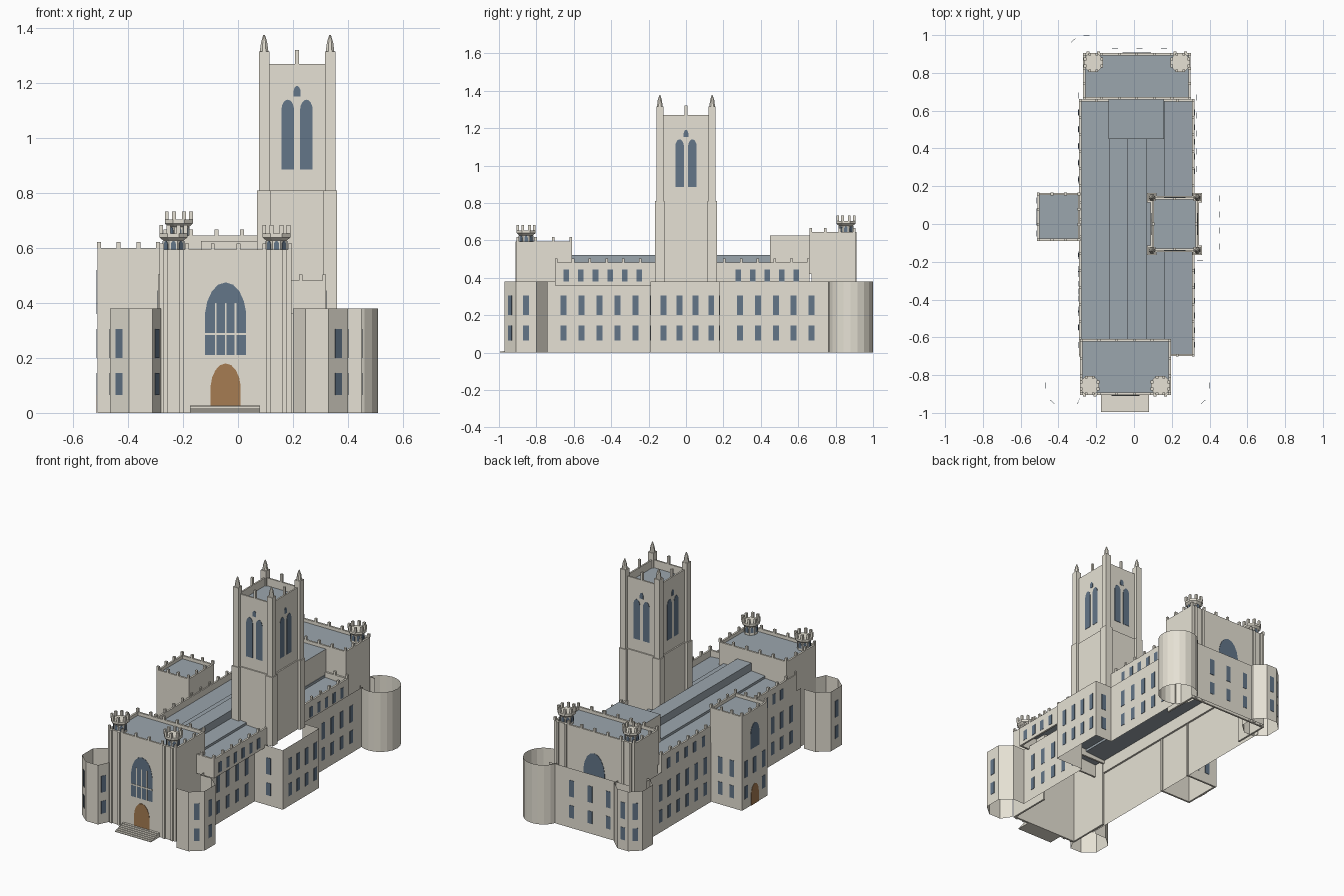
import bpy, bmesh, math
from mathutils import Vector

if "Cube" in bpy.data.objects:
    bpy.data.objects.remove(bpy.data.objects["Cube"])


def material(name, rgb):
    m = bpy.data.materials.new(name)
    m.use_nodes = True
    m.diffuse_color = (*rgb, 1)
    m.node_tree.nodes["Principled BSDF"].inputs["Base Color"].default_value = (*rgb, 1)
    return m


STONE = material("pale stone", (.79, .755, .66))
ROOF = material("slate roof", (.33, .38, .42))
GLASS = material("blue glass", (.125, .18, .25))
WOOD = material("brown wood", (.38, .2, .085))


def finish(bm, name, *mats):
    me = bpy.data.meshes.new(name)
    bm.to_mesh(me)
    bm.free()
    ob = bpy.data.objects.new(name, me)
    for m in mats:
        me.materials.append(m)
    bpy.context.collection.objects.link(ob)
    return ob


def face(bm, pts, mat=0):
    f = bm.faces.new([bm.verts.new(p) for p in pts])
    f.material_index = mat
    return f


def box(bm, x0, x1, y0, y1, z0, z1, top_mat=0):
    v = [[bm.verts.new((x, y, z)) for x, y in ((x0, y0), (x1, y0), (x1, y1), (x0, y1))] for z in (z0, z1)]
    bm.faces.new(v[0][::-1])
    bm.faces.new(v[1]).material_index = top_mat
    for i in range(4):
        j = (i + 1) % 4
        bm.faces.new((v[0][i], v[0][j], v[1][j], v[1][i]))


def block(name, *dims, mats=(STONE,), top_mat=0):
    bm = bmesh.new()
    box(bm, *dims, top_mat)
    return finish(bm, name, *mats)


def lathe(bm, x, y, rings, n=8):
    # stacked polygon rings of (radius, height), capped at both ends
    loops = [[bm.verts.new((x + r * math.cos((i + .5) * math.tau / n),
                            y + r * math.sin((i + .5) * math.tau / n), z)) for i in range(n)]
             for r, z in rings]
    for a, b in zip(loops, loops[1:]):
        for i in range(n):
            j = (i + 1) % n
            bm.faces.new((a[i], a[j], b[j], b[i]))
    bm.faces.new(loops[0][::-1])
    bm.faces.new(loops[-1])


def plates(name, mat, a, b, items, lift=.003):
    # thin plates on the wall from a to b; each item is (distance, width, bottom, top, arched)
    a, b = Vector((*a, 0)), Vector((*b, 0))
    u = (b - a).normalized()
    out = Vector((u.y, -u.x, 0))
    bm = bmesh.new()
    for d, w, z0, z1, arched in items:
        h = w / 2
        outline = [(-h, z0), (h, z0)]
        if arched:
            rise = min(w * .75, z1 - z0)
            side = [(h * (1 - t ** 1.6), z1 - rise + rise * math.sin(t * math.pi / 2)) for t in (0, .25, .5, .75)]
            outline += side + [(0, z1)] + [(-x, z) for x, z in side[::-1]]
        else:
            outline += [(h, z1), (-h, z1)]
        f = face(bm, [a + u * (d + x) + Vector((0, 0, z)) + out * lift for x, z in outline])
        ext = bmesh.ops.extrude_face_region(bm, geom=[f])
        bmesh.ops.translate(bm, vec=-out * (lift - .001),
                            verts=[g for g in ext["geom"] if isinstance(g, bmesh.types.BMVert)])
    bmesh.ops.recalc_face_normals(bm, faces=bm.faces)
    return finish(bm, name, mat)


def sash(ds, w=.032):
    return [(d, w, z0, z1, False) for d in ds for z0, z1 in ((.065, .145), (.2, .305))]


def spread(n, start, end):
    return [start + (end - start) * i / (n - 1) for i in range(n)]


def hall(name, x0, x1, y0, y1, z0, z1, inner="", roof=True, gap=.09, t=.012):
    # parapet walls with small upright merlons; the inner side stops above the adjoining roof
    bm = bmesh.new()
    sides = {"front": (x0, x1, y0, y0 + t), "back": (x0, x1, y1 - t, y1),
             "left": (x0, x0 + t, y0 + t, y1 - t), "right": (x1 - t, x1, y0 + t, y1 - t)}
    for side, d in sides.items():
        box(bm, *d, .42 if side == inner else z0, z1)
    nx, ny = [max(3, round(s / gap) + 1) for s in (x1 - x0, y1 - y0)]
    xs, ys = spread(nx, x0 + t / 2, x1 - t / 2), spread(ny, y0 + t / 2, y1 - t / 2)
    spots = [(x, y) for x in xs for y in (ys[0], ys[-1])] + [(x, y) for x in (xs[0], xs[-1]) for y in ys[1:-1]]
    for x, y in spots:
        box(bm, x - .007, x + .007, y - .007, y + .007, z1, z1 + .022)
    if roof:
        z = z1 - .02
        face(bm, [(x0, y0 + t, z), (x1, y0 + t, z), (x1, y1 - t, z), (x0, y1 - t, z)], 1)
    return finish(bm, name, STONE, ROOF)


# Main range, raised blocks and porch
hall("front_block", -.285, .195, -.905, -.61, 0, .595, "back")
hall("back_block", -.27, .30, .66, .905, 0, .645, "front")
hall("upper_range", -.29, .32, -.7, .66, .36, .482, roof=False)
hall("porch_tower", -.512, -.285, -.09, .165, 0, .6, "right")
block("roof_house", -.135, .16, .45, .66, .43, .625, mats=(STONE, ROOF), top_mat=1)

# Stepped main roof
bm = bmesh.new()
half = [(.305, .44), (.148, .45), (.148, .465), (.05, .472), (.05, .522)]
section = [(.015 - x, z) for x, z in half] + [(.015 + x, z) for x, z in half[::-1]]
for (xa, za), (xb, zb) in zip(section, section[1:]):
    face(bm, [(xa, -.69, za), (xb, -.69, zb), (xb, .65, zb), (xa, .65, za)])
finish(bm, "main_roof", ROOF)


# Lower curtain walls, open at the top
def shell(name, path):
    bm = bmesh.new()
    for (xa, ya), (xb, yb) in zip(path, path[1:]):
        face(bm, [(xa, ya, 0), (xb, yb, 0), (xb, yb, .38), (xa, ya, .38)])
    bmesh.ops.remove_doubles(bm, verts=bm.verts, dist=.0005)
    return finish(bm, name, STONE)


side_bay = [(.25, -.19), (.45, -.19), (.45, .178), (.33, .178)]
shell("side_curtain_wall", [(.25, -.74)] + side_bay + [(.33, .79)])
shell("rear_curtain_wall", [(.32, .925), (-.25, .925)])
shell("far_curtain_wall", [(-.294, .82), (-.294, -.74)])


# Corner bays: two open to the front block, one eight-sided and one round
def bay_windows(name, pts, facets):
    for k in facets:
        a, b = Vector(pts[k]), Vector(pts[k + 1])
        plates(name, GLASS, a, b, sash([(b - a).length / 2]))


front_right = [(.2, -.905), (.245, -.97), (.33, -.97), (.4, -.91), (.4, -.8), (.33, -.74), (.25, -.74)]
front_left = [(-.066 - x, y) for x, y in front_right[::-1]]
front_left[-1] = (-.28, -.905)
octagon = [(-.38, -1), (.38, -1), (1, -.48), (1, .48), (.38, 1), (-.38, 1), (-1, .48), (-1, -.48), (-.38, -1)]
back_left = [(-.252 + x * .1, .89 + y * .108) for x, y in octagon]
shell("front_right_bay", front_right)
bay_windows("front_right_bay_windows", front_right, (2, 3))
shell("front_left_bay", front_left)
bay_windows("front_left_bay_windows", front_left, (2, 3, 5))
shell("back_left_bay", back_left)
bay_windows("back_left_bay_windows", back_left, (4, 5))
shell("back_right_bay", [(.39 + .12 * math.cos(a), .88 + .12 * math.sin(a))
                         for a in (i * math.tau / 20 for i in range(21))])

# Windows of the curtain wall
plates("side_front_windows", GLASS, (.25, -.7), (.25, -.2), sash(spread(5, .045, .43)))
plates("side_back_windows", GLASS, (.33, .2), (.33, .74), sash(spread(5, .09, .47)))
plates("side_bay_windows", GLASS, side_bay[1], side_bay[2], sash(spread(4, .07, .325)))
plates("side_bay_front_windows", GLASS, side_bay[0], side_bay[1], sash([.1]))
plates("side_bay_back_windows", GLASS, side_bay[2], side_bay[3], sash([.06]))
plates("far_back_windows", GLASS, (-.294, .74), (-.294, .17), sash(spread(6, .06, .51)))
plates("far_front_windows", GLASS, (-.294, -.1), (-.294, -.7), sash(spread(6, .07, .54)))
plates("rear_windows", GLASS, (.29, .925), (-.265, .925), sash(spread(3, .13, .39)))


def clerestory(ds):
    return [(d, .03, .38, .445, False) for d in ds]


plates("clerestory_front", GLASS, (.32, -.7), (.32, -.17), clerestory(spread(6, .06, .45)))
plates("clerestory_back", GLASS, (.32, .17), (.32, .66), clerestory(spread(5, .11, .42)))
plates("clerestory_far_back", GLASS, (-.29, .66), (-.29, .17), clerestory(spread(5, .07, .42)))
plates("clerestory_far_front", GLASS, (-.29, -.1), (-.29, -.6), clerestory(spread(6, .06, .45)))

# Front entrance with its great window, tracery, door and steps
f0, f1 = (-.285, -.905), (.195, -.905)
mid = .24
plates("great_window", GLASS, f0, f1, [(mid, .15, .21, .475, True)])
plates("great_window_tracery", STONE, f0, f1,
       [(mid + k * .036, .006, .21, .4, False) for k in (-1, 0, 1)] + [(mid, .15, .283, .291, False)], .005)
plates("front_door", WOOD, f0, f1, [(mid, .11, .02, .18, True)])
for i in range(6):
    block("front_step", -.175, .08, -.995 + i * .015, -.905, i * .0045, (i + 1) * .0045)

# Rear great window
plates("rear_great_window", GLASS, (.3, .905), (-.27, .905), [(.285, .15, .36, .51, True)])

# Porch openings
p0, p1 = (-.512, .165), (-.512, -.09)
plates("porch_door", WOOD, p0, p1, [(.127, .075, 0, .13, True)])
plates("porch_window", GLASS, p0, p1, [(.127, .09, .36, .52, True)])
plates("porch_side_lights", GLASS, p0, p1, sash([.04, .215]) + [(.127, .032, .2, .3, False)])
plates("porch_back_windows", GLASS, (-.29, .165), (-.512, .165), sash([.07, .15]))

# Crowned corner turrets
for x, y, z, s in ((-.235, -.855, .595, -1), (.14, -.855, .595, -1), (-.215, .855, .645, 1), (.245, .855, .645, 1)):
    bm = bmesh.new()
    lathe(bm, x, y, [(.04, z - .03), (.04, z + .032), (.055, z + .044), (.055, z + .058)])
    for i in range(8):
        a = (i + .5) * math.tau / 8
        px, py = x + .048 * math.cos(a), y + .048 * math.sin(a)
        box(bm, px - .007, px + .007, py - .007, py + .007, z + .058, z + .088)
    finish(bm, "turret_crown", STONE)
    ring = [(x + .04 * math.cos((i + .5) * math.tau / 8), y + .04 * math.sin((i + .5) * math.tau / 8))
            for i in range(9)]
    for a, b in zip(ring, ring[1:]):
        plates("turret_light", GLASS, a, b, [(.0153, .019, z - .005, z + .031, True)])
    bm = bmesh.new()
    for dx in (-.028, .028):
        box(bm, x + dx - .008, x + dx + .008, s * .9, s * .912, 0, z)
    finish(bm, "corner_strip", STONE)

# Great tower: two stages, buttresses, pinnacles and lancets
TX0, TX1, TY0, TY1 = .095, .335, -.14, .14
block("tower_lower_stage", TX0 - .008, TX1 + .008, TY0 - .008, TY1 + .008, .37, .81)
bm = bmesh.new()
for d in ((TX0, TX1, TY0, TY0 + .01), (TX0, TX1, TY1 - .01, TY1),
          (TX0, TX0 + .01, TY0, TY1), (TX1 - .01, TX1, TY0, TY1)):
    box(bm, *d, .81, 1.27)
cx, cy = (TX0 + TX1) / 2, 0
for x, y in ((cx, TY0 + .006), (cx, TY1 - .006), (TX0 + .006, cy), (TX1 - .006, cy)):
    box(bm, x - .007, x + .007, y - .007, y + .007, 1.27, 1.32)
finish(bm, "tower_upper_stage", STONE)
block("tower_roof", TX0 + .008, TX1 - .008, TY0 + .008, TY1 - .008, 1.2, 1.22, mats=(ROOF,))
bm = bmesh.new()
for x in (TX0, TX1):
    for y in (TY0, TY1):
        for r, z0, z1 in ((.025, .37, .81), (.019, .81, 1.315)):
            box(bm, x - r, x + r, y - r, y + r, z0, z1)
        lathe(bm, x, y, [(.017, 1.315), (.012, 1.35), (.003, 1.376)])
finish(bm, "tower_buttresses", STONE)
corners = [(TX0, TY0), (TX1, TY0), (TX1, TY1), (TX0, TY1)]
for i in range(4):
    a, b = Vector(corners[i]), Vector(corners[(i + 1) % 4])
    c = (b - a).length / 2
    plates("tower_lancets", GLASS, a, b,
           [(c - .034, .046, .885, 1.14, True), (c + .034, .046, .885, 1.14, True), (c, .025, 1.152, 1.19, True)])
